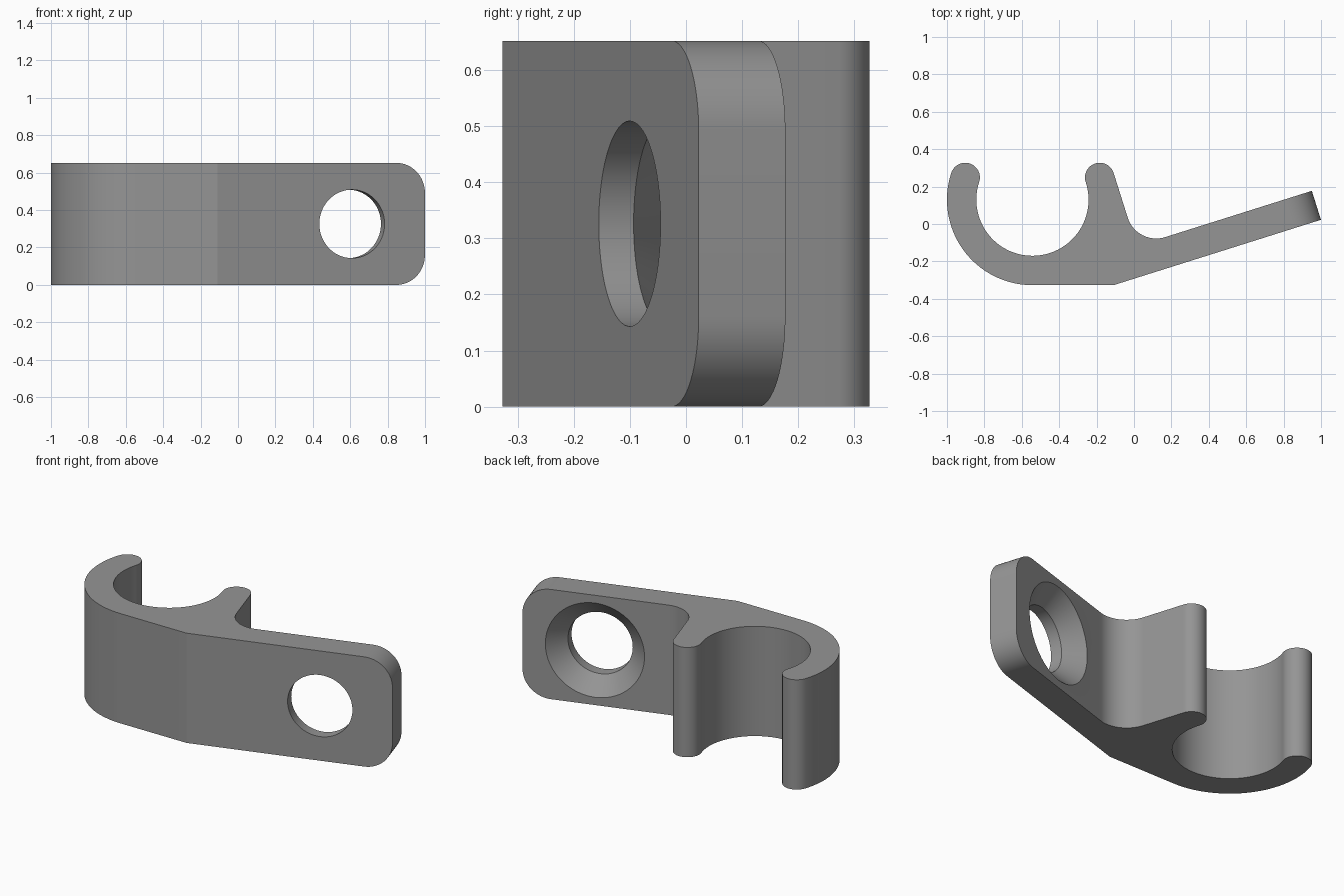
import bpy, bmesh, math
from mathutils import Vector, Matrix

if "Cube" in bpy.data.objects:
    bpy.data.objects.remove(bpy.data.objects["Cube"])

H = 0.652                      # clip height
TILT = math.radians(17.5)      # arm angle
U = Vector((math.cos(TILT), math.sin(TILT), 0))    # along the arm
N = Vector((-math.sin(TILT), math.cos(TILT), 0))   # across the arm
V_FRONT, V_BACK, U_END = -0.279, -0.117, 0.960
RING = Vector((-0.543, 0.130, 0))
R_OUT, R_IN = 0.457, 0.300
R_TIP = (R_OUT - R_IN) / 2
OPEN = 18.3                    # angle of the jaw tips


def arc(c, r, a0, a1, n):
    return [c + Vector((math.cos(a), math.sin(a), 0)) * r
            for a in (math.radians(a0 + (a1 - a0) * i / n) for i in range(n + 1))]


def tip_centre(a):
    a = math.radians(a)
    return RING + Vector((math.cos(a), math.sin(a), 0)) * (R_OUT + R_IN) / 2


# Clip outline, counter-clockwise
tilt = math.degrees(TILT)
tip_r, tip_l = tip_centre(OPEN), tip_centre(180 - OPEN)
fillet = 0.16
u_jaw = tip_r.dot(U) + R_TIP
fillet_c = U * (u_jaw + fillet) + N * (V_BACK + fillet)
y_flat = RING.y - R_OUT
bend = Vector(((V_FRONT - y_flat * N.y) / N.x, y_flat, 0))

pts = arc(RING, R_OUT, 180 - OPEN, 270, 32)                  # outer ring
pts += [bend, U * U_END + N * V_FRONT, U * U_END + N * V_BACK]  # arm
pts += arc(fillet_c, fillet, 270 + tilt, 180 + tilt, 20)     # arm to jaw fillet
pts += arc(tip_r, R_TIP, tilt, 180 + OPEN, 24)               # right tip
pts += arc(RING, R_IN, OPEN, -180 - OPEN, 64)[1:]            # inner ring
pts += arc(tip_l, R_TIP, -OPEN, 180 - OPEN, 24)[1:-1]        # left tip

bm = bmesh.new()
base = bm.faces.new([bm.verts.new(p) for p in pts])
ext = bmesh.ops.extrude_face_region(bm, geom=[base])
bmesh.ops.translate(bm, vec=(0, 0, H),
                    verts=[v for v in ext["geom"] if isinstance(v, bmesh.types.BMVert)])
bmesh.ops.recalc_face_normals(bm, faces=bm.faces[:])

# Rounded corners at the arm end
corners = [e for e in bm.edges
           if all(abs(v.co.dot(U) - U_END) < 1e-4 for v in e.verts)
           and abs(e.verts[0].co.z - e.verts[1].co.z) < 1e-4]
bmesh.ops.bevel(bm, geom=corners, offset=0.16, offset_type='OFFSET',
                segments=16, profile=0.5, affect='EDGES')
mesh = bpy.data.meshes.new("clip_bracket")
bm.to_mesh(mesh)
bm.free()
clip = bpy.data.objects.new("clip_bracket", mesh)
bpy.context.collection.objects.link(clip)

# Countersunk screw hole: straight bore, then a 45 degree cone to the back
bm = bmesh.new()
SEG, HOLE_R, SINK_R, BORE = 72, 0.183, 0.280, 0.065
over = 0.02
profile = [(HOLE_R, -over), (HOLE_R, BORE),
           (SINK_R + over, BORE + SINK_R - HOLE_R + over)]
rings = [[bm.verts.new((r * math.cos(2 * math.pi * i / SEG),
                        r * math.sin(2 * math.pi * i / SEG), z)) for i in range(SEG)]
         for r, z in profile]
for a, b in zip(rings, rings[1:]):
    for i in range(SEG):
        j = (i + 1) % SEG
        bm.faces.new((a[i], a[j], b[j], b[i]))
bm.faces.new(rings[0][::-1])
bm.faces.new(rings[-1])
frame = Matrix((U, Vector((0, 0, -1)), N)).transposed().to_4x4()
frame.translation = U * 0.551 + N * V_FRONT + Vector((0, 0, H / 2))
bm.transform(frame)
bmesh.ops.recalc_face_normals(bm, faces=bm.faces[:])
cut_mesh = bpy.data.meshes.new("hole_cutter")
bm.to_mesh(cut_mesh)
bm.free()
cutter = bpy.data.objects.new("hole_cutter", cut_mesh)
bpy.context.collection.objects.link(cutter)
cutter.hide_render = True

bpy.context.view_layer.objects.active = clip
clip.select_set(True)
cut = clip.modifiers.new("screw_hole", 'BOOLEAN')
cut.operation, cut.solver, cut.object = 'DIFFERENCE', 'EXACT', cutter
bpy.ops.object.modifier_apply(modifier=cut.name)
bpy.data.objects.remove(cutter)

# Grey finish and smooth curves with crisp edges
grey = bpy.data.materials.new("grey")
grey.diffuse_color = (0.30, 0.30, 0.30, 1)
grey.use_nodes = True
grey.node_tree.nodes["Principled BSDF"].inputs["Base Color"].default_value = grey.diffuse_color
clip.data.materials.clear()
clip.data.materials.append(grey)
bpy.ops.object.shade_smooth_by_angle(angle=math.radians(16))
